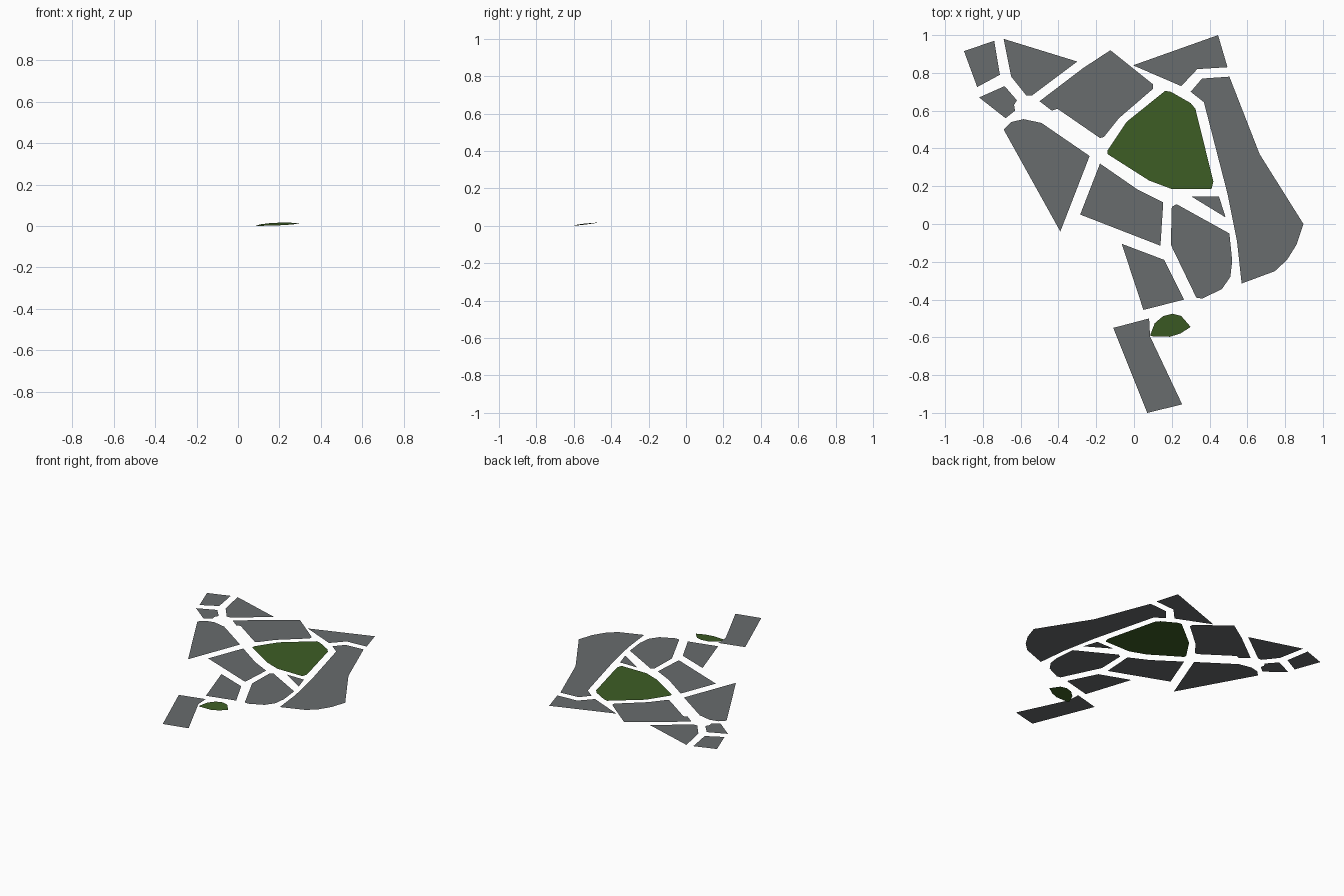
import bpy, bmesh


def material(name, rgb):
    m = bpy.data.materials.new(name)
    m.diffuse_color = (*rgb, 1)
    return m


GREY = material("paving grey", (0.14, 0.15, 0.155))
GREEN = material("park green", (0.047, 0.11, 0.018))


def flat(x, y):
    return 0.017


def slope(x, y):
    # small lawn leans down towards the front left
    return max(0.0, 0.027 * (x - 0.085) + 0.109 * (y + 0.595))


def plate(name, mat, pts, height=flat):
    """One thin ground sheet from its outline, facing up."""
    bm = bmesh.new()
    f = bm.faces.new([bm.verts.new((x, y, height(x, y))) for x, y in pts])
    f.normal_update()
    if f.normal.z < 0:
        f.normal_flip()
    bmesh.ops.triangulate(bm, faces=[f])
    me = bpy.data.meshes.new(name)
    bm.to_mesh(me)
    bm.free()
    me.materials.append(mat)
    ob = bpy.data.objects.new(name, me)
    bpy.context.collection.objects.link(ob)
    return ob


# paved city blocks, north-west corner first
plate("block_corner", GREY, [(-.90, .915), (-.74, .97), (-.71, .79), (-.83, .725)])
plate("block_wedge", GREY, [(-.69, .98), (-.30, .86), (-.54, .68), (-.57, .68), (-.65, .78)])
plate("block_small", GREY, [(-.82, .67), (-.685, .73), (-.62, .655), (-.635, .63),
                            (-.63, .60), (-.68, .56)])
plate("block_west", GREY, [(-.69, .50), (-.65, .54), (-.585, .555), (-.49, .535),
                           (-.235, .36), (-.39, -.04)])
plate("block_north", GREY, [(-.50, .65), (-.27, .825), (-.125, .92), (.10, .74), (.10, .715),
                            (-.08, .56), (-.16, .46), (-.18, .455), (-.405, .61), (-.435, .60)])
plate("block_north_east", GREY, [(-.005, .84), (.445, 1.0), (.495, .83), (.335, .82), (.25, .73)])
plate("block_east", GREY, [(.30, .70), (.36, .77), (.505, .78), (.665, .37), (.897, 0),
                           (.86, -.11), (.81, -.19), (.745, -.25), (.57, -.315),
                           (.545, -.09), (.495, .16), (.37, .645)])
plate("block_sliver", GREY, [(.305, .145), (.45, .145), (.485, .035)])
plate("block_south_east", GREY, [(.20, .09), (.225, .105), (.505, -.05), (.52, -.195),
                                 (.51, -.28), (.465, -.345), (.36, -.395), (.33, -.39),
                                 (.195, -.11)])
plate("block_middle", GREY, [(-.18, .32), (.015, .185), (.155, .115), (.14, -.115), (-.285, .05)])
plate("block_south", GREY, [(-.065, -.105), (.16, -.19), (.265, -.40), (.05, -.455)])
plate("block_far_south", GREY, [(-.11, -.55), (.08, -.50), (.085, -.595), (.255, -.955),
                                (.07, -1.0)])

# green parks
plate("park", GREEN, [(.165, .705), (.195, .70), (.30, .64), (.325, .61), (.42, .225),
                      (.41, .185), (.20, .185), (.08, .23), (-.14, .37), (-.14, .39),
                      (-.04, .54)])
plate("small_lawn", GREEN, [(.085, -.59), (.11, -.525), (.155, -.487), (.205, -.475),
                            (.25, -.487), (.30, -.545), (.245, -.58), (.19, -.597),
                            (.10, -.595)], slope)
